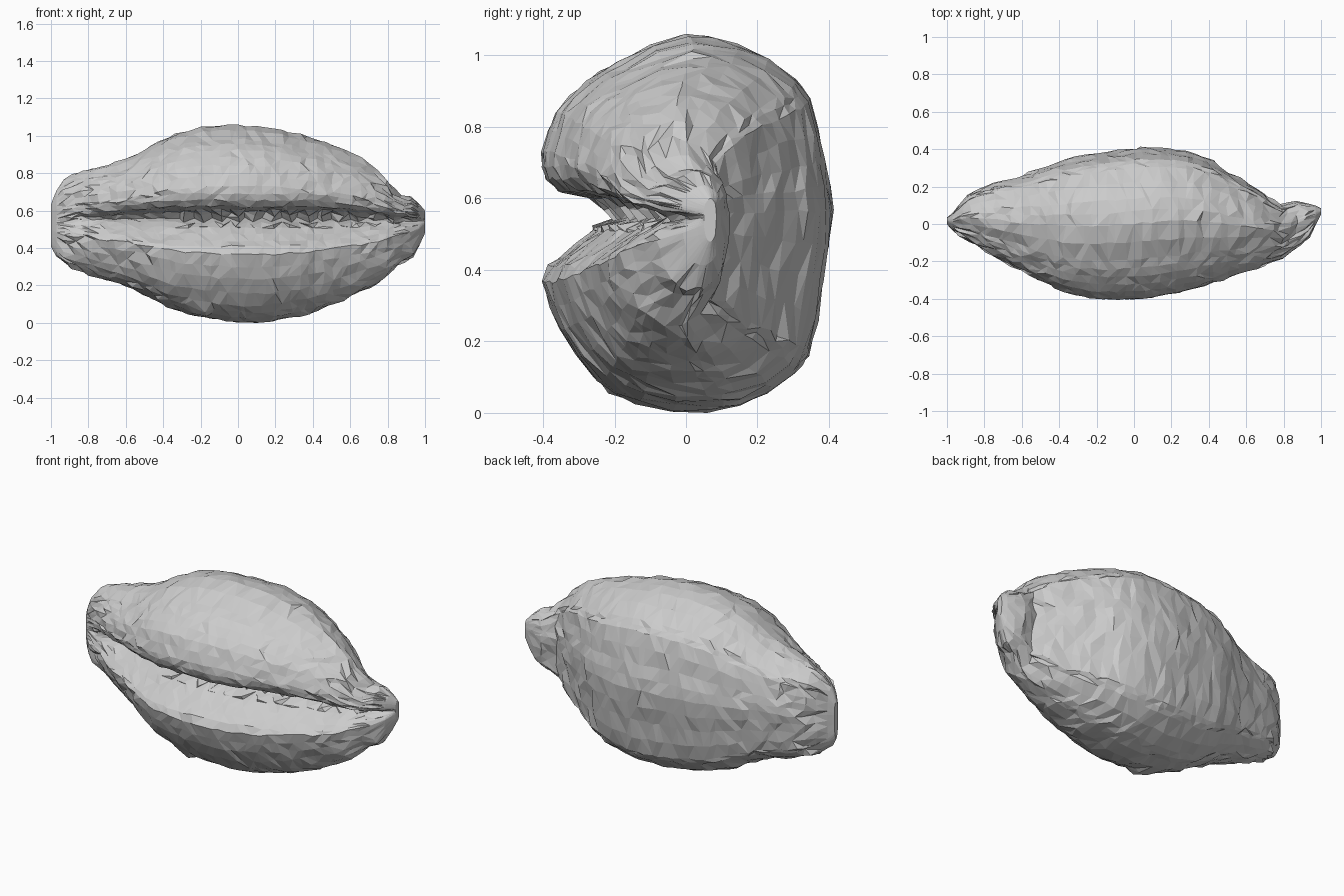
import bpy, bmesh, random
from mathutils import Vector

if "Cube" in bpy.data.objects:
    bpy.data.objects.remove(bpy.data.objects["Cube"])

random.seed(4)

# Stations along the shell: x, bottom z, top z, front y, back y, mouth depth factor
STATIONS = [
    (-1.00, .41, .63, .00, .035, 0), (-.975, .36, .70, -.03, .055, 0),
    (-.93, .32, .76, -.06, .10, .05), (-.86, .285, .80, -.105, .17, .12),
    (-.73, .24, .835, -.18, .22, .45), (-.60, .20, .875, -.25, .26, .8),
    (-.35, .075, 1.005, -.37, .35, 1),
    (-.15, .025, 1.05, -.40, .385, 1), (.10, .004, 1.05, -.39, .41, 1),
    (.35, .045, 1.00, -.335, .37, 1), (.58, .13, .92, -.26, .235, .9),
    (.72, .20, .835, -.21, .15, .75), (.79, .25, .765, -.18, .10, .65),
    (.86, .315, .69, -.13, .125, .5), (.94, .36, .665, -.06, .11, .3),
    (1.00, .48, .60, .05, .085, 0)]

# Outer section from the lower lip, under and round the back, to the upper lip
OUTER = [(-1, -.34), (-.88, -.58), (-.63, -.84), (-.37, -.955), (.12, -1), (.35, -.97),
         (.74, -.80), (.83, -.71), (.93, -.33), (1, .03), (.94, .32), (.84, .66),
         (.74, .76), (.33, .965), (0, 1), (-.48, .85), (-.70, .74), (-.90, .58), (-1, .36)]
# Mouth section from the upper lip to the lower lip: inward depth, absolute z
MOUTH = [(0, .69), (.012, .655), (.045, .622), (.13, .605), (.23, .59), (.26, .56),
         (.20, .54), (.145, .51), (.10, .475), (.055, .44), (.018, .41)]
MID = .55


def station(x):
    """Smoothly interpolate all section parameters at x."""
    n = len(STATIONS)

    def slope(i, c):
        a, b = STATIONS[max(i - 1, 0)], STATIONS[min(i + 1, n - 1)]
        return (b[c] - a[c]) / (b[0] - a[0])
    i = next((k for k in range(n - 1) if x <= STATIONS[k + 1][0]), n - 2)
    p, q = STATIONS[i], STATIONS[i + 1]
    h = q[0] - p[0]
    t = (x - p[0]) / h
    out = []
    for c in range(1, 6):
        out.append((2*t**3 - 3*t**2 + 1) * p[c] + (t**3 - 2*t*t + t) * h * slope(i, c)
                   + (3*t*t - 2*t**3) * q[c] + (t**3 - t*t) * h * slope(i + 1, c))
    return out


def refine(pts):
    """Insert softly rounded midpoints in the outer profile."""
    out = []
    for i in range(len(pts) - 1):
        a, b = Vector(pts[i]), Vector(pts[i + 1])
        m = (a + b) / 2
        out += [a, m * (1 + .1 * (b - a).length_squared)]
    return out + [Vector(pts[-1])]


PROFILE = refine(OUTER)


def section(x, k):
    zb, zt, yf, yb, d = station(x)
    d = max(0, min(1, d))
    yc = (yf + yb) / 2
    hw = (yb - yf) / 2
    pts = []
    for u, v in PROFILE:
        z = MID + v * ((zt - MID) if v > 0 else (MID - zb))
        pts.append(Vector((x, yc + u * hw, z)))
    lip_low, lip_top = pts[0].z, pts[-1].z
    for j, (dep, z) in enumerate(MOUTH):
        f = (j + 1) / (len(MOUTH) + 1)
        flat = lip_top + (lip_low - lip_top) * f
        # near the ends the mouth squeezes between the closing lips
        span = min(1, (lip_top - MID) / .16) if z > MID else min(1, (MID - lip_low) / .16)
        w = min(1, d * 1.3)
        p = Vector((x, yf + dep * d, flat + (MID + (z - MID) * span - flat) * w))
        # ragged teeth along the upper lip
        if 4 <= j <= 6 and -.3 < x < .85 and k % 2:
            p.y -= .06 * d
            p.z -= .02 * d
        pts.append(p)
    return pts


# Shell body: lofted sections, lightly roughened and triangulated into facets
bm = bmesh.new()
N = 42
xs = [-1, -.99] + [-.97 + 1.94 * i / N for i in range(N + 1)] + [.99, 1]
rings = []
for k, x in enumerate(xs):
    ring = []
    end = x < -.96 or x > .96
    for p in section(x, k):
        if not end:
            p += Vector((random.uniform(-.016, .016), random.uniform(-.005, .005),
                         random.uniform(-.006, .006)))
        p.z = max(p.z, 0)
        ring.append(bm.verts.new(p))
    rings.append(ring)
for a, b in zip(rings, rings[1:]):
    m = len(a)
    for j in range(m):
        n = (j + 1) % m
        q = (a[j], a[n], b[n], b[j])
        s = random.randint(0, 1)
        bm.faces.new((q[s], q[s + 1], q[s + 2]))
        bm.faces.new((q[s], q[s + 2], q[(s + 3) % 4]))
bmesh.ops.triangulate(bm, faces=[bm.faces.new(rings[0]), bm.faces.new(rings[-1])])

# Small chipped nub under the front edge
for v in bm.verts:
    if (v.co - Vector((-.21, -.18, .06))).length < .055:
        v.co += Vector((0, -.01, -.02))
        v.co.z = max(v.co.z, .02)
bmesh.ops.recalc_face_normals(bm, faces=bm.faces)
mesh = bpy.data.meshes.new("shell_body")
bm.to_mesh(mesh)
bm.free()
shell = bpy.data.objects.new("shell_body", mesh)
bpy.context.collection.objects.link(shell)
